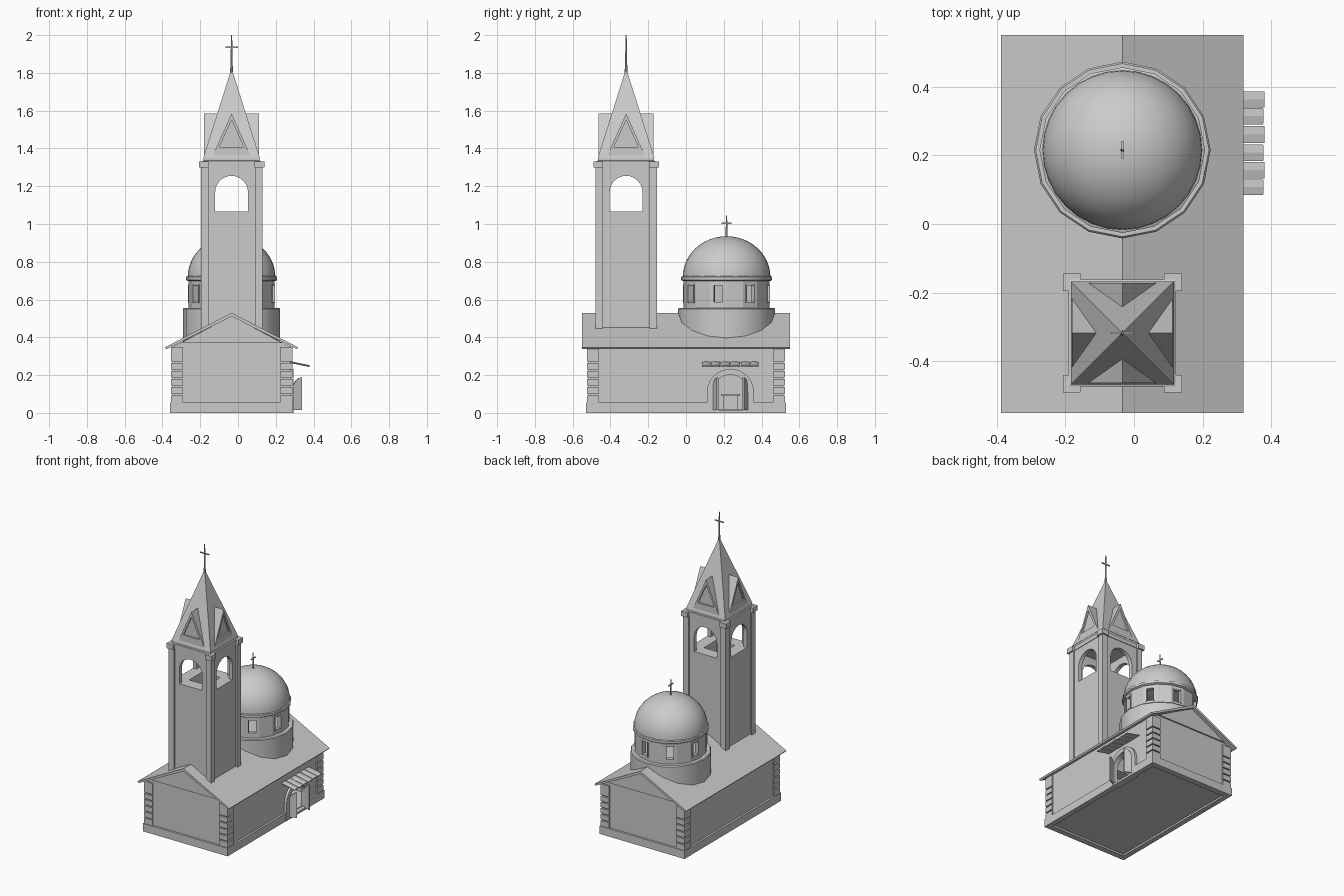
import bpy, bmesh
from math import sin, cos, pi, sqrt
from mathutils import Matrix, Vector

if "Cube" in bpy.data.objects:
    bpy.data.objects.remove(bpy.data.objects["Cube"])

CX = -0.034                      # church axis
TOWER = Vector((CX, -0.317, 0))
DOME = Vector((CX, 0.215, 0))


def finish(name, bm, matrix=None, smooth=False):
    bmesh.ops.recalc_face_normals(bm, faces=bm.faces)
    me = bpy.data.meshes.new(name)
    bm.to_mesh(me)
    bm.free()
    if matrix:
        me.transform(matrix)
    ob = bpy.data.objects.new(name, me)
    bpy.context.collection.objects.link(ob)
    if smooth:
        bpy.ops.object.select_all(action='DESELECT')
        ob.select_set(True)
        bpy.context.view_layer.objects.active = ob
        bpy.ops.object.shade_smooth_by_angle(angle=0.6)
    return ob


def prism(name, pts, axis, a, b, matrix=None):
    """Extrude a 2D outline (u, z) along x or y from a to b."""
    bm = bmesh.new()
    at = (lambda u, z, d: (d, u, z)) if axis == 'x' else (lambda u, z, d: (u, d, z))
    lo = [bm.verts.new(at(u, z, a)) for u, z in pts]
    hi = [bm.verts.new(at(u, z, b)) for u, z in pts]
    n = len(pts)
    bm.faces.new(lo)
    bm.faces.new(hi)
    for i in range(n):
        j = (i + 1) % n
        bm.faces.new((lo[i], lo[j], hi[j], hi[i]))
    return finish(name, bm, matrix)


def box(name, x0, x1, y0, y1, z0, z1, matrix=None):
    return prism(name, [(x0, z0), (x1, z0), (x1, z1), (x0, z1)], 'y', y0, y1, matrix)


def lathe(name, prof, segs, centre, start=0.0, ring=False, smooth=False):
    """Revolve (radius, z) points; ring=True joins the last point to the first."""
    bm = bmesh.new()
    rows = []
    for r, z in prof:
        if r < 1e-6:
            rows.append([bm.verts.new((0, 0, z))] * segs)
        else:
            rows.append([bm.verts.new((r * cos(start + 2 * pi * i / segs),
                                       r * sin(start + 2 * pi * i / segs), z)) for i in range(segs)])
    pairs = list(zip(rows, rows[1:])) + ([(rows[-1], rows[0])] if ring else [])
    for p, q in pairs:
        for i in range(segs):
            j = (i + 1) % segs
            bm.faces.new(list(dict.fromkeys((p[i], p[j], q[j], q[i]))))
    if not ring:
        for row in (rows[0], rows[-1]):
            if row[0] is not row[1]:
                bm.faces.new(row)
    return finish(name, bm, Matrix.Translation(centre), smooth)


def square(name, prof, centre, ring=False):
    return lathe(name, [(r * sqrt(2), z) for r, z in prof], 4, centre, pi / 4, ring)


def arch(c, r, z0, zs, n=14):
    """Arch line from lower left over the top to lower right."""
    return [(c - r, z0)] + [(c - r * cos(pi * i / n), zs + r * sin(pi * i / n))
                            for i in range(n + 1)] + [(c + r, z0)]


# ---- nave: plinth, walls, gables, quoins, roof
PX, PY = 0.326, 0.53
door_y = 0.235
door = arch(door_y, 0.092, 0.0, 0.11)
box("floor", CX - 0.3, CX + 0.3, -0.5, 0.5, 0.012, 0.02)
for s in (-1, 1):
    a, b = sorted((s * 0.515, s * 0.49))
    prism("end_wall", [(CX - 0.312, 0), (CX + 0.312, 0), (CX + 0.312, 0.35),
                       (CX, 0.512), (CX - 0.312, 0.35)], 'y', a, b)
    a, b = sorted((s * 0.525, s * 0.5))
    prism("gable", [(CX - 0.27, 0.37), (CX + 0.27, 0.37), (CX, 0.513)], 'y', a, b)
    a, b = sorted((s * PY, s * 0.49))
    box("end_plinth", CX - PX, CX + PX, a, b, 0, 0.055)
box("left_wall", CX - 0.312, CX - 0.29, -0.515, 0.515, 0, 0.355)
box("left_plinth", CX - PX, CX - 0.29, -PY, PY, 0, 0.055)
prism("right_wall", [(-0.515, 0)] + door + [(0.515, 0), (0.515, 0.355), (-0.515, 0.355)],
      'x', CX + 0.29, CX + 0.312)
box("right_plinth_long", CX + 0.29, CX + PX, -PY, door_y - 0.115, 0, 0.055)
box("right_plinth_short", CX + 0.29, CX + PX, door_y + 0.115, PY, 0, 0.055)

for sx in (-1, 1):
    for sy in (-1, 1):
        x0, x1 = sorted((CX + sx * 0.322, CX + sx * 0.257))
        y0, y1 = sorted((sy * 0.525, sy * 0.46))
        cuts = [0.05, 0.097, 0.14, 0.183, 0.225, 0.267, 0.352]
        for z0, z1 in zip(cuts, cuts[1:]):
            box("quoin_block", x0, x1, y0, y1, z0 + 0.004, z1 - 0.004)

prism("roof", [(CX - 0.353, 0.347), (CX, 0.53), (CX + 0.353, 0.347), (CX + 0.345, 0.337),
               (CX, 0.511), (CX - 0.345, 0.337)], 'y', -0.55, 0.55)

# ---- side door: surround, open leaves, awning, altar
prism("door_surround", arch(door_y, 0.125, 0, 0.108) + door[::-1], 'x', CX + 0.29, CX + 0.329)
box("door_step", CX + 0.28, CX + 0.328, door_y - 0.092, door_y + 0.092, 0, 0.015)
for s in (-1, 1):
    leaf = [(0, 0.015), (0.05, 0.015), (0.05, 0.188), (0.033, 0.184), (0.015, 0.17), (0, 0.145)]
    m = Matrix.Translation((CX + 0.325, door_y + s * 0.088, 0)) @ Matrix.Rotation(-s * 0.4, 4, 'Z')
    prism("door_leaf", leaf, 'y', -0.005, 0.005, m)
tiles = [(0.085, 0.13), (0.133, 0.18), (0.183, 0.232), (0.235, 0.285), (0.29, 0.337), (0.339, 0.385)]
for i, (y0, y1) in enumerate(tiles):
    dx = 0.003 * (i % 2)
    prism("awning_tile", [(y0, 0), (y1, 0), (y1, 0.005), ((y0 + y1) / 2, 0.009), (y0, 0.005)],
          'x', 0, 0.103, Matrix.Translation((CX + 0.308 + dx, 0, 0.264)) @ Matrix.Rotation(0.2, 4, 'Y'))
box("altar", -0.16, -0.08, 0.195, 0.275, 0.02, 0.09)
box("altar_top", -0.17, -0.07, 0.185, 0.285, 0.09, 0.1)

# ---- bell tower
square("tower_shaft", [(0.152, 0.36), (0.152, 1.065), (0.07, 1.065), (0.07, 0.36)], TOWER, True)
square("belfry_ceiling", [(0.156, 1.305), (0.156, 1.333), (0.148, 1.336), (0.148, 1.355)], TOWER)
square("spire", [(0.15, 1.35), (0.0, 1.825)], TOWER)
outer = [(-0.105, 1.35), (0.105, 1.35), (0, 1.585)]
inner = [(-0.064, 1.408), (0.064, 1.408), (0, 1.55)]
for k in range(4):
    m = Matrix.Translation(TOWER) @ Matrix.Rotation(k * pi / 2, 4, 'Z')
    box("tower_pier", -0.163, -0.123, -0.163, -0.123, 0.36, 1.3, m)
    box("pier_capital", -0.173, -0.122, -0.173, -0.122, 1.298, 1.332, m)
    prism("belfry_wall", [(-0.15, 1.06)] + arch(0, 0.087, 1.06, 1.168) +
          [(0.15, 1.06), (0.15, 1.31), (-0.15, 1.31)], 'y', -0.152, -0.125, m)
    prism("spire_gable", outer, 'y', -0.135, -0.03, m)
    for i in range(3):
        j = (i + 1) % 3
        prism("gable_frame", [outer[i], outer[j], inner[j], inner[i]], 'y', -0.146, -0.134, m)
lathe("spire_finial", [(0.01, 1.78), (0.006, 1.84), (0.003, 2.0)], 8, TOWER)
box("spire_cross_bar", -0.033, 0.033, -0.003, 0.003, 1.932, 1.939, Matrix.Translation(TOWER))

# ---- domed drum
lathe("drum_base", [(0.257, 0.34), (0.257, 0.55), (0.252, 0.556)], 16, DOME, smooth=True)
drum = lathe("drum_windows", [(0.228, 0.55), (0.228, 0.71), (0.2, 0.71), (0.2, 0.55)], 16, DOME, ring=True)
cutters = []
for k in range(4):
    m = Matrix.Translation(DOME) @ Matrix.Rotation(pi * (k / 4 - 1 / 16), 4, 'Z')
    c = box("window_cutter", -0.3, 0.3, -0.023, 0.023, 0.588, 0.675, m)
    c.hide_render = True
    cutters.append(c)
    mod = drum.modifiers.new("window", 'BOOLEAN')
    mod.operation, mod.solver, mod.object = 'DIFFERENCE', 'EXACT', c
bpy.context.view_layer.update()
drum.data = bpy.data.meshes.new_from_object(drum.evaluated_get(bpy.context.evaluated_depsgraph_get()))
drum.modifiers.clear()
for c in cutters:
    bpy.data.objects.remove(c)
# raised window frames
for k in range(8):
    m = Matrix.Translation(DOME) @ Matrix.Rotation(pi * (k / 4 - 1 / 16), 4, 'Z')
    for s in (-1, 1):
        a, b = sorted((s * 0.023, s * 0.029))
        box("window_jamb", 0.215, 0.229, a, b, 0.582, 0.681, m)
lathe("drum_cornice", [(0.232, 0.698), (0.241, 0.704), (0.241, 0.72), (0.234, 0.724)], 16, DOME, smooth=True)
N = 12
lathe("dome", [(0.232 * cos(pi / 2 * i / N) if i < N else 0, 0.72 + 0.215 * sin(pi / 2 * i / N))
               for i in range(N + 1)], 32, DOME, smooth=True)
lathe("dome_finial", [(0.006, 0.92), (0.005, 0.97), (0.0025, 1.045)], 8, DOME)
box("dome_cross_bar", -0.003, 0.003, -0.026, 0.026, 1.001, 1.007, Matrix.Translation(DOME))
